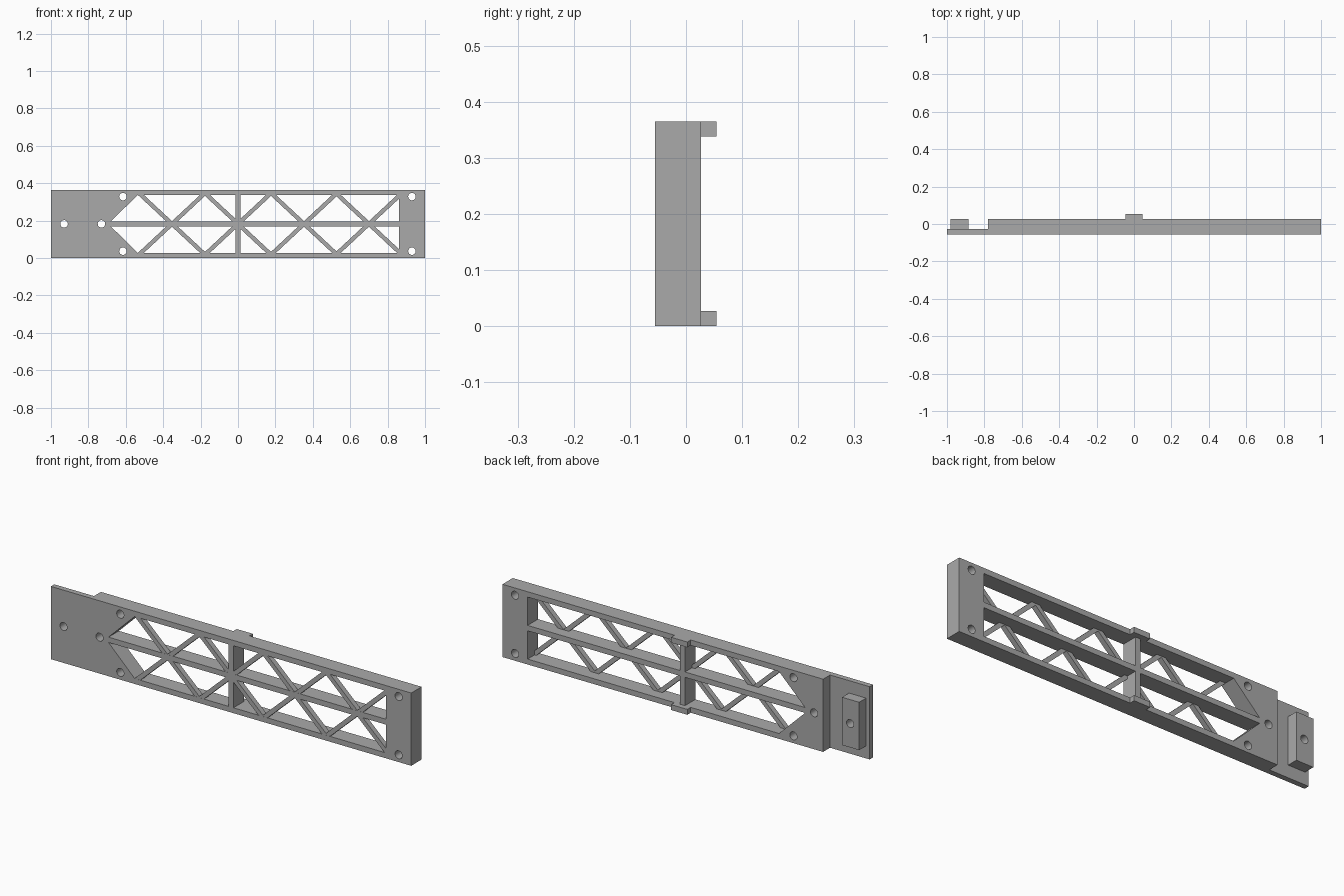
import bpy, bmesh, math
from mathutils import Vector

cube = bpy.data.objects.get("Cube")
if cube:
    bpy.data.objects.remove(cube, do_unlink=True)

HEIGHT, MID = 0.365, 0.1825
FRONT, BACK = -0.055, 0.027
RAIL = 0.027                      # rail, plate and brace thickness
SKIN = FRONT + RAIL               # rear face of the thin front layer

grey = bpy.data.materials.new("plain grey")
grey.use_nodes = True
colour = (0.4, 0.4, 0.4, 1)
grey.diffuse_color = colour
grey.node_tree.nodes["Principled BSDF"].inputs["Base Color"].default_value = colour


def prism(name, points, sweep):
    """Extrude a planar outline of 3D points along the sweep vector."""
    bm = bmesh.new()
    face = bm.faces.new([bm.verts.new(p) for p in points])
    grown = bmesh.ops.extrude_face_region(bm, geom=[face])["geom"]
    bmesh.ops.translate(bm, vec=sweep,
                        verts=[v for v in grown if isinstance(v, bmesh.types.BMVert)])
    bmesh.ops.recalc_face_normals(bm, faces=bm.faces)
    mesh = bpy.data.meshes.new(name)
    bm.to_mesh(mesh)
    bm.free()
    mesh.materials.append(grey)
    obj = bpy.data.objects.new(name, mesh)
    bpy.context.collection.objects.link(obj)
    return obj


def upright(name, outline, y0, y1):
    """Prism with an outline in x and z, running from y0 to y1."""
    return prism(name, [(x, y0, z) for x, z in outline], Vector((0, y1 - y0, 0)))


def block(name, x0, x1, y0, y1, z0, z1):
    return upright(name, [(x0, z0), (x1, z0), (x1, z1), (x0, z1)], y0, y1)


def cut(target, cutter):
    cutter.hide_render = True
    mod = target.modifiers.new("cut", "BOOLEAN")
    mod.operation, mod.solver, mod.object = "DIFFERENCE", "EXACT", cutter
    bpy.context.view_layer.objects.active = target
    bpy.ops.object.modifier_apply(modifier=mod.name)
    bpy.data.objects.remove(cutter, do_unlink=True)


def drill(target, x, z, radius=0.02, sides=32):
    turns = [2 * math.pi * i / sides for i in range(sides)]
    ring = [(x + radius * math.cos(a), z + radius * math.sin(a)) for a in turns]
    cut(target, upright("hole_cutter", ring, -0.2, 0.2))


# Main frame with a thin stepped end plate
step = [(-1, FRONT), (1, FRONT), (1, BACK), (-0.78, BACK), (-0.78, SKIN), (-1, SKIN)]
frame = prism("frame", [(x, y, 0) for x, y in step], Vector((0, 0, HEIGHT)))

# Four windows, leaving rails and a centre post
half = RAIL / 2
for side in (-1, 1):
    inner, outer = MID + side * half, MID + side * (MID - RAIL)
    pointed = [(-0.68, inner), (-half, inner), (-half, outer), (-0.535, outer)]
    square = [(half, inner), (0.86, inner), (0.86, outer), (half, outer)]
    for outline in (pointed, square):
        cut(frame, upright("window_cutter", outline, -0.2, 0.2))

# Bolt holes
for x, offset in ((-0.93, 0), (-0.73, 0), (-0.615, 0.146), (0.93, 0.146)):
    for z in {MID - offset, MID + offset}:
        drill(frame, x, z)

# Raised pad behind the end plate
pad = block("end_pad", -0.98, -0.885, SKIN, BACK, MID - 0.12, MID + 0.12)
drill(pad, -0.93, MID)

# Crossed braces in the front layer
for i, x in enumerate((-0.353, 0, 0.353, 0.7)):
    for side in (-1, 1):
        reach = Vector((0.175, side * 0.163))
        across = Vector((-reach.y, reach.x)).normalized() * 0.011
        c = Vector((x, MID))
        outline = [c - reach - across, c + reach - across,
                   c + reach + across, c - reach + across]
        upright(f"brace_{i + 1}_{'rising' if side > 0 else 'falling'}",
                outline, FRONT + 0.0005, SKIN)

# Locating tabs on the back of the outer rails
block("lower_tab", -0.045, 0.045, BACK, BACK + RAIL, 0, RAIL)
block("upper_tab", -0.045, 0.045, BACK, BACK + RAIL, HEIGHT - RAIL, HEIGHT)

# Smooth hole walls, sharp edges elsewhere
bpy.ops.object.select_all(action="DESELECT")
for obj in (frame, pad):
    obj.select_set(True)
bpy.context.view_layer.objects.active = frame
bpy.ops.object.shade_smooth_by_angle(angle=math.radians(30))
